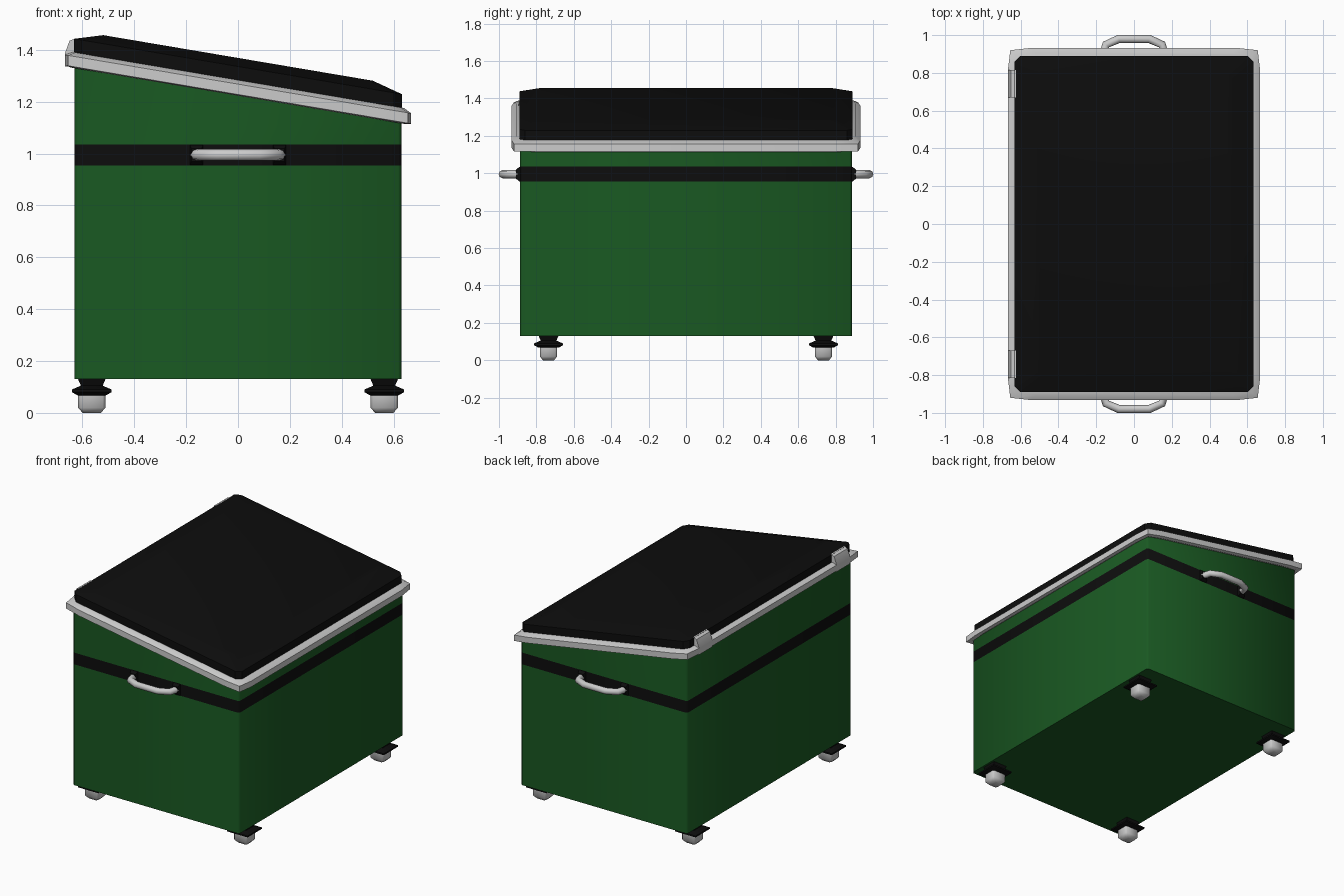
import bpy, bmesh, math
from mathutils import Matrix

if "Cube" in bpy.data.objects:
    bpy.data.objects.remove(bpy.data.objects["Cube"])

SLOPE = 0.169  # fall of the lid towards +x


def material(name, rgb):
    m = bpy.data.materials.new(name)
    m.diffuse_color = (*rgb, 1)
    m.use_nodes = True
    m.node_tree.nodes["Principled BSDF"].inputs["Base Color"].default_value = m.diffuse_color
    return m


GREEN = material("green", (0.01, 0.1, 0.016))
BLACK = material("black", (0.004, 0.004, 0.004))


def finish(bm, name, mats=(), angle=40):
    bmesh.ops.recalc_face_normals(bm, faces=bm.faces)
    me = bpy.data.meshes.new(name)
    bm.to_mesh(me)
    bm.free()
    ob = bpy.data.objects.new(name, me)
    bpy.context.collection.objects.link(ob)
    for m in mats:
        me.materials.append(m)
    bpy.ops.object.select_all(action='DESELECT')
    ob.select_set(True)
    bpy.context.view_layer.objects.active = ob
    bpy.ops.object.shade_smooth_by_angle(angle=math.radians(angle))
    return ob


def loft(name, rings, corner=((0, 0),), mats=(), slots=None, matrix=Matrix(), angle=40):
    """Stack rectangles (half x, half y, z, slope); corner lists inward offsets."""
    bm = bmesh.new()
    loops = []
    for hx, hy, z, slope in rings:
        loop = []
        for sx, sy in ((1, 1), (-1, 1), (-1, -1), (1, -1)):
            for dx, dy in (corner if sx * sy > 0 else corner[::-1]):
                x, y = sx * (hx - dx), sy * (hy - dy)
                loop.append(bm.verts.new((x, y, z - slope * x)))
        loops.append(loop)
    n = len(loops[0])
    for k, (a, b) in enumerate(zip(loops, loops[1:])):
        for i in range(n):
            j = (i + 1) % n
            f = bm.faces.new((a[i], a[j], b[j], b[i]))
            f.material_index = slots[k] if slots else 0
    bm.faces.new(loops[0])
    bm.faces.new(loops[-1])
    bm.transform(matrix)
    return finish(bm, name, mats, angle)


# body with a flush black band and a slanted top
loft("body", [(0.63, 0.887, 0.13, 0), (0.63, 0.887, 0.955, 0),
              (0.63, 0.887, 1.035, 0), (0.63, 0.887, 1.25, SLOPE)],
     corner=((0, 0.012), (0.012, 0)), mats=(GREEN, BLACK), slots=(0, 1, 0), angle=60)

# grey rim under the lid
loft("lid_rim", [(0.62, 0.88, 1.235, SLOPE), (0.645, 0.91, 1.223, SLOPE),
                 (0.668, 0.932, 1.228, SLOPE), (0.668, 0.932, 1.268, SLOPE),
                 (0.64, 0.905, 1.284, SLOPE)],
     corner=((0, 0.12), (0.013, 0.012), (0.12, 0)), angle=50)

# black lid panel with a shallow chamfer
loft("lid_panel", [(0.632, 0.89, 1.24, SLOPE), (0.632, 0.89, 1.336, SLOPE),
                   (0.52, 0.80, 1.369, SLOPE)],
     corner=((0, 0.03), (0.03, 0)), mats=(BLACK,), angle=35)

for sy, side in ((-1, "front"), (1, "rear")):
    # hinge clip on the high edge
    bm = bmesh.new()
    profile = ((-0.668, 1.335), (-0.668, 1.385), (-0.65, 1.435), (-0.625, 1.445), (-0.615, 1.34))
    face = bm.faces.new([bm.verts.new((x, sy * 0.67, z)) for x, z in profile])
    ext = bmesh.ops.extrude_face_region(bm, geom=[face])
    for v in ext["geom"]:
        if isinstance(v, bmesh.types.BMVert):
            v.co.y += sy * 0.145
    finish(bm, side + "_hinge_clip")

    # carrying handle
    path = [(-0.162, 0.895), (-0.148, 0.95), (-0.08, 0.98), (0.08, 0.98), (0.148, 0.95), (0.162, 0.895)]
    cu = bpy.data.curves.new(side + "_handle", 'CURVE')
    cu.dimensions = '3D'
    cu.bevel_depth = 0.022
    cu.bevel_resolution = 2
    cu.use_fill_caps = True
    sp = cu.splines.new('POLY')
    sp.points.add(len(path) - 1)
    for p, (x, y) in zip(sp.points, path):
        p.co = (x, sy * y, 0.995, 1)
    ob = bpy.data.objects.new(side + "_handle", cu)
    bpy.context.collection.objects.link(ob)
    bpy.ops.object.select_all(action='DESELECT')
    ob.select_set(True)
    bpy.context.view_layer.objects.active = ob
    bpy.ops.object.convert(target='MESH')
    bpy.ops.object.shade_smooth_by_angle(angle=math.radians(50))

    for sx, end in ((-1, "left"), (1, "right")):
        # black handle mount
        turn = Matrix.Translation((sx * 0.16, sy * 0.88, 0.995)) @ Matrix.Rotation(-sy * math.pi / 2, 4, 'X')
        loft(f"{side}_{end}_handle_mount", [(0.025, 0.038, 0, 0), (0.025, 0.038, 0.012, 0), (0.02, 0.025, 0.028, 0)],
             mats=(BLACK,), matrix=turn)
        # foot: grey pad below a black flange
        at = Matrix.Translation((sx * 0.564, sy * 0.735, 0))
        loft(f"{side}_{end}_foot_pad", [(0.035, 0.03, 0, 0), (0.053, 0.046, 0.02, 0), (0.053, 0.046, 0.075, 0)],
             corner=((0, 0.01), (0.01, 0)), matrix=at, angle=50)
        loft(f"{side}_{end}_foot_flange", [(0.055, 0.055, 0.068, 0), (0.077, 0.077, 0.08, 0), (0.077, 0.077, 0.09, 0),
                                           (0.042, 0.042, 0.105, 0), (0.055, 0.055, 0.135, 0)],
             mats=(BLACK,), matrix=at)
